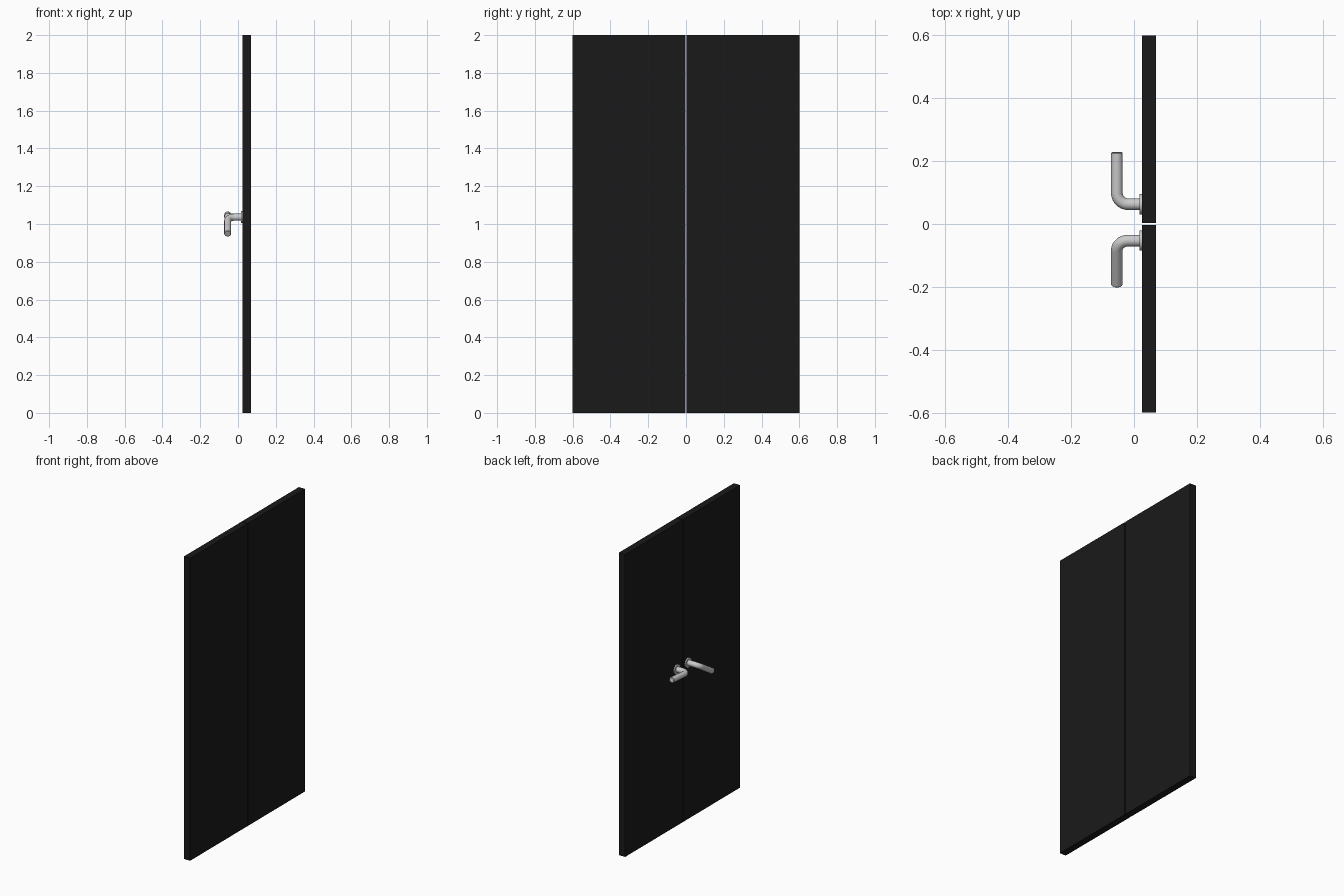
import bpy, bmesh, math
from mathutils import Vector, Matrix

if "Cube" in bpy.data.objects:
    bpy.data.objects.remove(bpy.data.objects["Cube"])

black = bpy.data.materials.new("black_paint")
black.diffuse_color = (0.01, 0.01, 0.01, 1)
black.use_nodes = True
black.node_tree.nodes["Principled BSDF"].inputs["Base Color"].default_value = black.diffuse_color

X0, X1 = 0.025, 0.07      # door leaf thickness range
GAP = 0.003               # half of the gap between the leaves


def smooth(ob):
    bpy.ops.object.select_all(action='DESELECT')
    ob.select_set(True)
    bpy.context.view_layer.objects.active = ob
    bpy.ops.object.shade_smooth_by_angle(angle=math.radians(40))


def from_bmesh(name, bm):
    bmesh.ops.recalc_face_normals(bm, faces=bm.faces)
    me = bpy.data.meshes.new(name)
    bm.to_mesh(me)
    bm.free()
    ob = bpy.data.objects.new(name, me)
    bpy.context.collection.objects.link(ob)
    return ob


def door_leaf(name, side):
    bm = bmesh.new()
    bmesh.ops.create_cube(bm, size=1)
    bm.transform(Matrix.Translation(((X0 + X1) / 2, side * (0.6 + GAP) / 2, 1))
                 @ Matrix.Diagonal((X1 - X0, 0.6 - GAP, 2, 1)))
    from_bmesh(name, bm).data.materials.append(black)


def lever(name, side, y, z, angle, length, r=0.0185, bend=0.036, sides=24):
    # path in the x/y plane: neck out of the door, quarter bend, grip
    xg = -0.0545
    path = [(Vector((X0, 0, 0)), 0, r)]
    for i in range(11):
        a = math.pi / 2 * i / 10
        path.append((Vector((xg + bend - bend * math.sin(a),
                             bend - bend * math.cos(a), 0)), a, r))
    path += [(Vector((xg, length - 0.003, 0)), math.pi / 2, r),
             (Vector((xg, length, 0)), math.pi / 2, r - 0.003)]
    bm = bmesh.new()
    rings = []
    for c, a, rad in path:
        n = Vector((math.sin(a), math.cos(a), 0))
        rings.append([bm.verts.new(c + rad * (n * math.cos(t) + Vector((0, 0, math.sin(t)))))
                      for t in (2 * math.pi * k / sides for k in range(sides))])
    for p, q in zip(rings, rings[1:]):
        for k in range(sides):
            j = (k + 1) % sides
            bm.faces.new((p[k], p[j], q[j], q[k]))
    bm.faces.new(rings[0])
    bm.faces.new(rings[-1])
    # tilt around the neck, mirror for the other leaf, move into place
    bm.transform(Matrix.Translation((0, y, z)) @ Matrix.Diagonal((1, side, 1, 1))
                 @ Matrix.Rotation(angle, 4, 'X'))
    smooth(from_bmesh(name, bm))


def rose(name, y, z):
    # round plate behind the lever
    bpy.ops.mesh.primitive_cylinder_add(vertices=32, radius=0.032, depth=0.008,
                                        location=(X0 - 0.004, y, z),
                                        rotation=(0, math.pi / 2, 0))
    ob = bpy.context.object
    ob.name = name
    smooth(ob)


# name, side, neck y, lever tilt
for label, side, y, tilt in (("left", 1, 0.063, 4), ("right", -1, -0.053, -32)):
    door_leaf(label + "_door", side)
    lever(label + "_lever", side, y, 1.036, math.radians(tilt), 0.166)
    rose(label + "_rose", y, 1.036)
